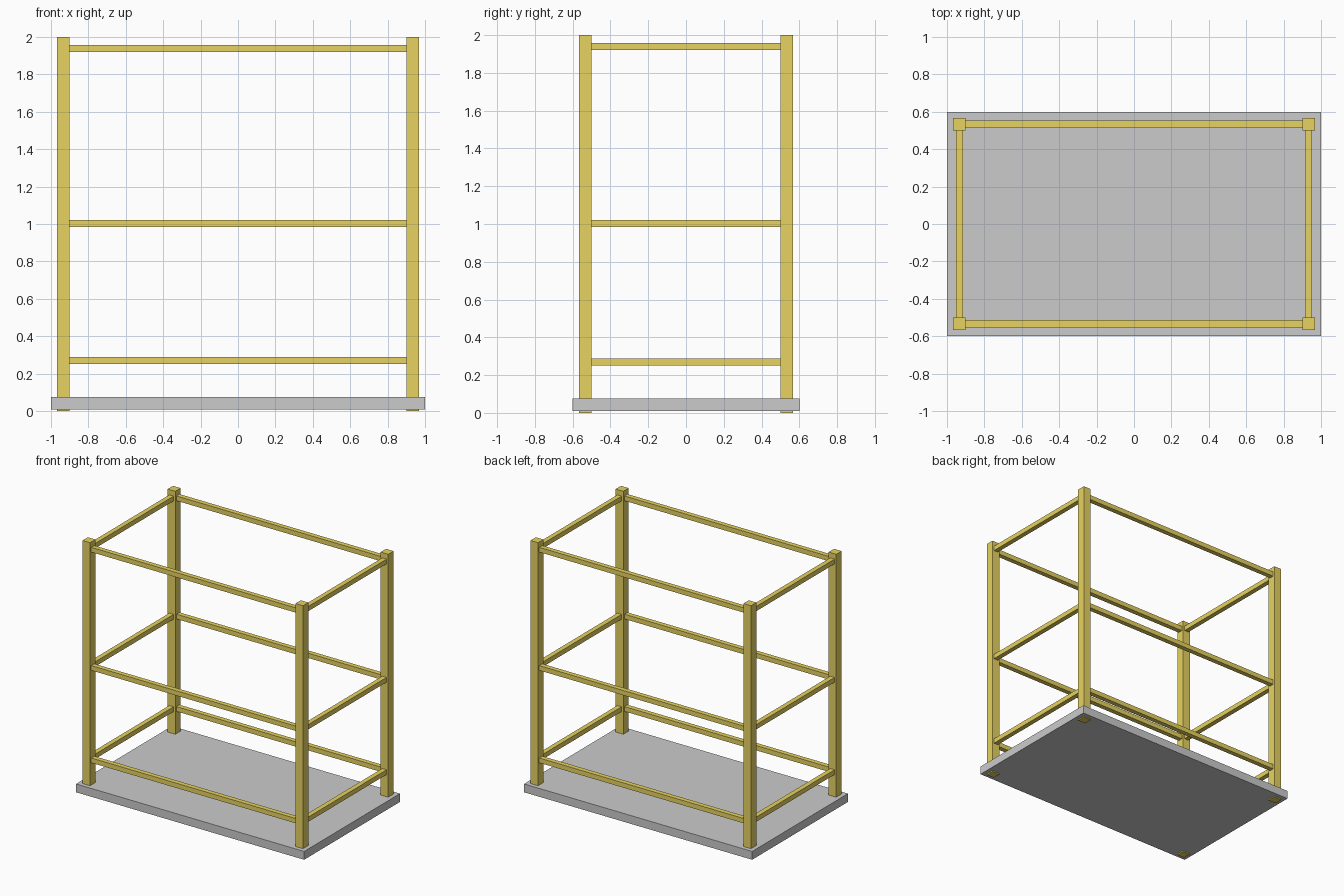
import bpy

if "Cube" in bpy.data.objects:
    bpy.data.objects.remove(bpy.data.objects["Cube"])

yellow = bpy.data.materials.new("yellow_paint")
yellow.diffuse_color = (0.80, 0.65, 0.12, 1)
yellow.use_nodes = True
yellow.node_tree.nodes["Principled BSDF"].inputs["Base Color"].default_value = yellow.diffuse_color

POST_X, POST_Y, POST_W = 0.9333, 0.5333, 0.0667
RAIL_W = 0.038
SIDES = {"x": (("left", -1), ("right", 1)), "y": (("front", -1), ("back", 1))}


def box(name, centre, size, material=None):
    bpy.ops.mesh.primitive_cube_add(size=1, location=centre)
    ob = bpy.context.object
    ob.name = name
    ob.scale = size
    bpy.ops.object.transform_apply(location=False, rotation=False, scale=True)
    if material:
        ob.data.materials.append(material)
    return ob


# Floor plate, slightly above the post feet
box("base_plate", (0, 0, 0.042), (2.0, 1.2, 0.066))

# Corner posts run through the plate
for y_name, sy in SIDES["y"]:
    for x_name, sx in SIDES["x"]:
        box(f"{y_name}_{x_name}_post", (sx * POST_X, sy * POST_Y, 1.0),
            (POST_W, POST_W, 2.0), yellow)

# Three levels of rails between the posts
for level, z in (("lower", 0.27), ("middle", 1.002), ("upper", 1.939)):
    for side, s in SIDES["y"]:
        box(f"{level}_{side}_rail", (0, s * POST_Y, z),
            (2 * POST_X - POST_W, RAIL_W, RAIL_W), yellow)
    for side, s in SIDES["x"]:
        box(f"{level}_{side}_rail", (s * POST_X, 0, z),
            (RAIL_W, 2 * POST_Y - POST_W, RAIL_W), yellow)
